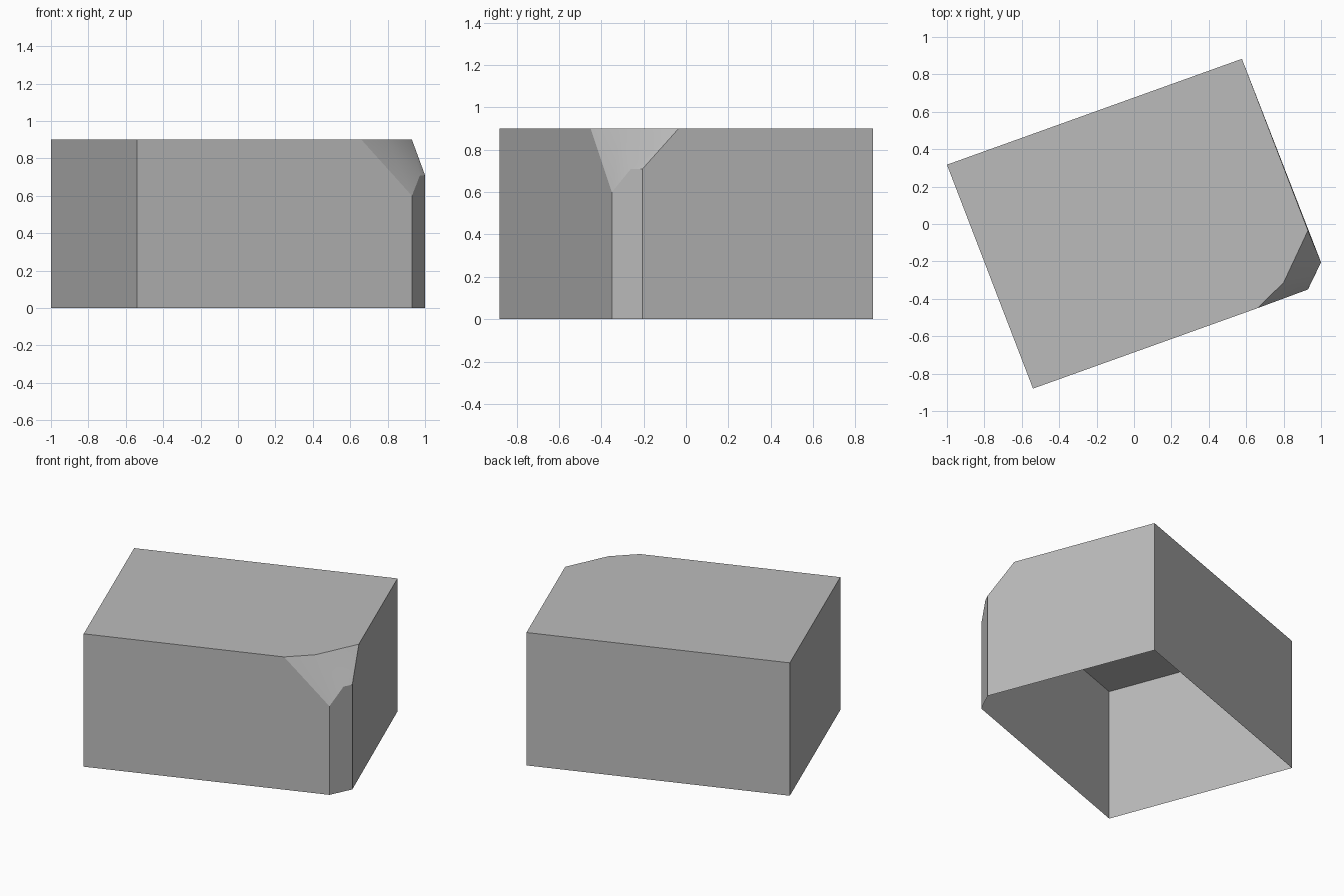
import bpy, bmesh, math

cube = bpy.data.objects.get("Cube")
if cube:
    bpy.data.objects.remove(cube, do_unlink=True)

grey = bpy.data.materials.new("plain grey")
grey.use_nodes = True
colour = (0.5, 0.5, 0.5, 1)
grey.diffuse_color = colour
grey.node_tree.nodes["Principled BSDF"].inputs["Base Color"].default_value = colour

HEIGHT = 0.9

# Corner positions in plan, counter-clockwise from the left corner
left, front, back = (-1, 0.317), (-0.54, -0.88), (0.577, 0.883)
cut_a, cut_b = (0.93, -0.35), (1, -0.205)

bm = bmesh.new()


def point(xy, z):
    return bm.verts.new((*xy, z))


# Open lower rim
low = {n: point(p, 0) for n, p in
       dict(left=left, front=front, a=cut_a, b=cut_b, back=back).items()}

# Flat roof rim with its trimmed corner
top = {n: point(p, HEIGHT) for n, p in
       dict(left=left, front=front, p=(0.66, -0.45), q=(0.8, -0.313),
            r=(0.93, -0.035), back=back).items()}

# Lower edge of the sloped corner
edge_a = point(cut_a, 0.6)
edge_m = point((0.973, -0.26), 0.71)
edge_b = point(cut_b, 0.71)

# Roof and walls
bm.faces.new(list(top.values()))
bm.faces.new((low["left"], low["front"], top["front"], top["left"]))
bm.faces.new((low["front"], low["a"], edge_a, top["p"], top["front"]))
bm.faces.new((low["a"], low["b"], edge_b, edge_m, edge_a))
bm.faces.new((low["b"], low["back"], top["back"], top["r"], edge_b))
bm.faces.new((low["back"], low["left"], top["left"], top["back"]))

# Sloped corner
for tri in ((top["p"], edge_a, top["q"]), (top["q"], edge_a, edge_m),
            (top["q"], edge_m, top["r"]), (top["r"], edge_m, edge_b)):
    bm.faces.new(tri)

mesh = bpy.data.meshes.new("building_shell")
bm.to_mesh(mesh)
bm.free()
mesh.materials.append(grey)
shell = bpy.data.objects.new("building_shell", mesh)
bpy.context.collection.objects.link(shell)

bpy.ops.object.select_all(action="DESELECT")
shell.select_set(True)
bpy.context.view_layer.objects.active = shell
bpy.ops.object.shade_smooth_by_angle(angle=math.radians(30))
